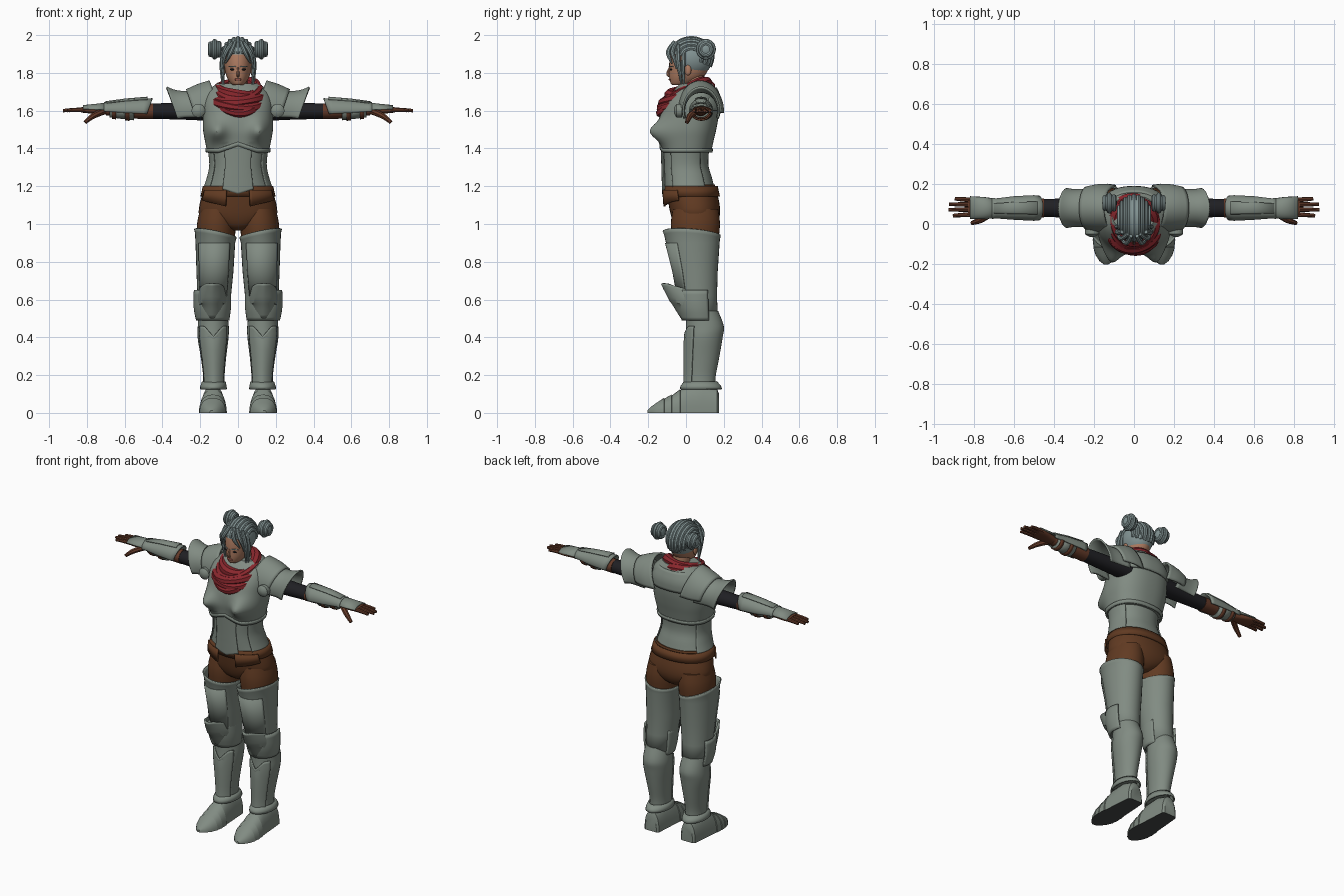
import bpy, bmesh, math
from math import sin, cos, pi, radians, exp


def material(name, r, g, b):
    m = bpy.data.materials.new(name)
    m.diffuse_color = (r, g, b, 1)
    return m


STEEL = material("grey_green_steel", .22, .26, .225)
HAIR = material("silver_hair", .23, .30, .30)
SKIN = material("tan_skin", .42, .20, .12)
LIPS = material("lips", .30, .09, .07)
RED = material("red_cloth", .25, .02, .026)
LEATHER = material("brown_leather", .12, .043, .016)
GLOVE = material("glove_leather", .13, .043, .022)
BLACK = material("black_cloth", .014, .014, .017)
SOLE = material("dark_sole", .06, .065, .065)


def finish(name, mesh, mat, mirror=False, thick=0):
    ob = bpy.data.objects.new(name, mesh)
    bpy.context.collection.objects.link(ob)
    mesh.materials.clear()
    mesh.materials.append(mat)
    if thick:
        s = ob.modifiers.new("thickness", 'SOLIDIFY')
        s.thickness, s.offset = thick, 0
    if mirror:
        ob.modifiers.new("mirror", 'MIRROR')
    return ob


def spline_rings(rings, sub):
    out = []
    for i in range(len(rings) - 1):
        a, b, c, d = (rings[max(0, min(len(rings) - 1, i + k))] for k in (-1, 0, 1, 2))
        for s in range(sub):
            t = s / sub
            out.append([.5 * (2 * q + (r - p) * t + (2 * p - 5 * q + 4 * r - e) * t * t
                              + (3 * q - p - 3 * r + e) * t ** 3) for p, q, r, e in zip(a, b, c, d)])
    return out + [list(rings[-1])]


def loft(name, rings, mat, axis=2, arc=None, p=2, n=32, sub=1, warp=None, mirror=False, thick=0):
    """Rings are (position on axis, centre u, centre v, radius u, radius v)."""
    bm = bmesh.new()
    if sub > 1:
        rings = spline_rings(rings, sub)
    a0, a1 = arc or (0, 360)
    count = n + 1 if arc else n
    rows = []
    for t, cu, cv, ru, rv in rings:
        row = []
        for i in range(count):
            a = radians(a0 + (a1 - a0) * i / n)
            u = cu + ru * math.copysign(abs(cos(a)) ** (2 / p), cos(a))
            v = cv + rv * math.copysign(abs(sin(a)) ** (2 / p), sin(a))
            co = ((t, u, v), (u, t, v), (u, v, t))[axis]
            row.append(bm.verts.new(warp(*co) if warp else co))
        rows.append(row)
    for r, s in zip(rows, rows[1:]):
        for i in range(n):
            j = (i + 1) % count
            bm.faces.new((r[i], r[j], s[j], s[i]))
    if not arc and not thick:
        bm.faces.new(rows[0])
        bm.faces.new(rows[-1])
    bmesh.ops.recalc_face_normals(bm, faces=bm.faces)
    mesh = bpy.data.meshes.new(name)
    bm.to_mesh(mesh)
    bm.free()
    return finish(name, mesh, mat, mirror, thick)


def tubes(name, paths, mat, bevel, mirror=False, cyclic=False):
    """Each path is a list of (x, y, z, relative radius)."""
    cu = bpy.data.curves.new(name, 'CURVE')
    cu.dimensions, cu.bevel_depth, cu.bevel_resolution = '3D', bevel, 2
    cu.use_fill_caps, cu.resolution_u = True, 4
    for path in paths:
        sp = cu.splines.new('NURBS')
        sp.points.add(len(path) - 1)
        for pt, (x, y, z, r) in zip(sp.points, path):
            pt.co, pt.radius = (x, y, z, 1), r
        sp.order_u = min(3, len(path))
        sp.use_endpoint_u, sp.use_cyclic_u = not cyclic, cyclic
    tmp = bpy.data.objects.new("tmp", cu)
    bpy.context.collection.objects.link(tmp)
    dg = bpy.context.evaluated_depsgraph_get()
    mesh = bpy.data.meshes.new_from_object(tmp.evaluated_get(dg))
    bpy.data.objects.remove(tmp)
    mesh.name = name
    return finish(name, mesh, mat, mirror)


def ball(name, c, r, mat, mirror=False, drop=None):
    bm = bmesh.new()
    bmesh.ops.create_uvsphere(bm, u_segments=28, v_segments=20, radius=1)
    for v in bm.verts:
        v.co = [c[i] + r[i] * v.co[i] for i in range(3)]
    if drop:
        gone = [f for f in bm.faces if drop(f.calc_center_median())]
        bmesh.ops.delete(bm, geom=gone, context='FACES')
    mesh = bpy.data.meshes.new(name)
    bm.to_mesh(mesh)
    bm.free()
    return finish(name, mesh, mat, mirror)


# Cuirass: waist plate, pointed breastplate, raised panels
def bust(x, y, z):
    if y < 0:
        y -= .068 * exp(-((abs(x) - .115) / .05) ** 2 - ((z - 1.49) / .055) ** 2)
    return x, y, z


def hem(x, y, z):
    if y < 0 and z < 1.22:
        z -= .035 * max(0, 1 - abs(x) / .12)
    return x, y, z


def chest_hem(x, y, z):
    if y < 0 and z < 1.42:
        z += .035 * max(0, 1 - abs(x) / .1)
    return bust(x, y, z)


WAIST = [(1.195, 0, .016, .173, .134), (1.25, 0, .008, .155, .128),
         (1.32, 0, -.002, .143, .12), (1.43, 0, 0, .156, .126)]
loft("waist_plate", WAIST, STEEL, p=2.2, n=48, sub=4, warp=hem)
PANEL = [(t, u, v, a + .006, b + .006) for t, u, v, a, b in WAIST]
loft("belly_panel", PANEL, STEEL, arc=(245, 295), p=2.2, n=20, sub=4, warp=hem, thick=.006)
loft("waist_side_panel", PANEL, STEEL, arc=(-35, 35), p=2.2, n=16, sub=4, thick=.006, mirror=True)
loft("breastplate", [(1.38, 0, 0, .163, .133), (1.44, 0, .003, .175, .143), (1.5, 0, .007, .185, .153),
                     (1.57, 0, .016, .186, .156), (1.64, 0, .03, .185, .145), (1.7, 0, .047, .165, .118),
                     (1.745, 0, .055, .11, .085)], STEEL, p=2.4, n=64, sub=5, warp=chest_hem)
loft("breastplate_rim", [(1.378, 0, 0, .166, .136), (1.40, 0, .001, .17, .139)], STEEL,
     p=2.4, n=64, warp=chest_hem, thick=.008)
loft("back_collar", [(1.6, 0, .025, .18, .158), (1.66, 0, .035, .17, .147), (1.72, 0, .05, .125, .108)],
     STEEL, arc=(30, 150), p=2.4, sub=3, thick=.012)

# Shorts, belt and pocket flaps
loft("shorts_hips", [(.965, 0, .05, .03, .07), (.99, 0, .05, .11, .105), (1.04, 0, .05, .2, .128),
                     (1.11, 0, .042, .202, .135), (1.21, 0, .022, .17, .13)], LEATHER, sub=3, p=2.2)
loft("shorts_leg", [(.9, .118, .05, .098, .12), (1.0, .114, .05, .103, .13), (1.08, .11, .05, .09, .12)],
     LEATHER, sub=3, mirror=True)
loft("belt", [(1.145, 0, .03, .193, .144), (1.2, 0, .022, .18, .14)], LEATHER, n=40, p=2.2, thick=.012)
loft("pocket_flap", [(1.105, 0, .03, .205, .15), (1.18, 0, .022, .192, .148)], LEATHER,
     arc=(286, 335), n=12, p=2.2, mirror=True, thick=.01,
     warp=lambda x, y, z: (x, y, z + (.25 * (x - .11) if z < 1.15 else 0)))


# Leg armour
def cuff(x, y, z):
    return (x, y, z + .2 * (x - .12) - .08 * y) if z > .93 else (x, y, z)


THIGH = [(.955, .12, .03, .109, .15), (.935, .12, .032, .104, .144), (.9, .12, .036, .101, .138),
         (.75, .122, .05, .094, .114), (.62, .126, .06, .085, .1), (.5, .13, .08, .076, .085)]
loft("thigh_armour", THIGH, STEEL, warp=cuff, mirror=True, thick=.008)
loft("thigh_panel", [(t, u, v, a + .005, b + .005) for t, u, v, a, b in THIGH[2:5]], STEEL,
     arc=(225, 325), n=16, mirror=True, thick=.008)
loft("knee_band", [(.49, .134, .075, .083, .092), (.56, .136, .065, .094, .105), (.65, .135, .06, .094, .108)],
     STEEL, arc=(150, 390), sub=3, mirror=True, thick=.01)
loft("knee_cap", [(.5, .136, .065, .06, .085), (.58, .136, .05, .078, .12), (.64, .136, .04, .078, .145),
                  (.685, .136, .03, .066, .157)], STEEL, arc=(195, 345), p=1.7, n=24, sub=3,
     mirror=True, thick=.012, warp=lambda x, y, z: (x, y, z - .3 * max(0, y + .1) if z > .6 else z))
SHIN = [(.54, .133, .085, .074, .085), (.46, .131, .1, .082, .1), (.4, .132, .096, .082, .098),
        (.3, .13, .087, .068, .09), (.2, .128, .078, .057, .08), (.14, .128, .075, .057, .08)]
loft("shin_armour", SHIN, STEEL, sub=4, mirror=True)
loft("shin_panel", [(t, u, v, a + .006, b + .007) for t, u, v, a, b in SHIN[1:]], STEEL,
     arc=(215, 325), n=16, p=1.8, sub=3, mirror=True, thick=.008,
     warp=lambda x, y, z: (x, y, z - 1.1 * max(0, .05 - abs(x - .13)) if z > .4 else z))
loft("ankle_flange", [(.165, .128, .077, .059, .084), (.14, .13, .078, .066, .104), (.125, .13, .08, .067, .108)],
     STEEL, mirror=True, thick=.008)

# Boots with overlapping toe plates and dark soles
boot = loft("boot", [(.175, .13, 0, .04, .1), (.165, .13, 0, .052, .125), (.09, .131, 0, .058, .15),
                     (.0, .132, 0, .064, .145), (-.03, .132, 0, .067, .12), (-.032, .132, 0, .071, .124),
                     (-.075, .133, 0, .071, .092), (-.077, .133, 0, .074, .097), (-.115, .134, 0, .068, .075),
                     (-.117, .134, 0, .07, .079), (-.155, .136, 0, .056, .054), (-.185, .138, 0, .035, .033),
                     (-.203, .14, 0, .01, .014)], STEEL, axis=1, p=2.3, mirror=True,
            warp=lambda x, y, z: (x, y, max(z, .016 if .0 < y < .09 else 0)))
boot.data.materials.append(SOLE)
for f in boot.data.polygons:
    if abs(f.normal.z) > .85 and f.center.z < .017:
        f.material_index = 1

# Sleeves, gloves and arm plates
loft("sleeve", [(.12, .085, 1.6, .06, .055), (.3, .08, 1.598, .05, .045), (.5, .08, 1.597, .042, .039)],
     BLACK, axis=0, mirror=True)
loft("glove_cuff", [(.45, .08, 1.597, .047, .042), (.56, .08, 1.598, .046, .04), (.7, .078, 1.602, .032, .026)],
     GLOVE, axis=0, mirror=True)
loft("vambrace", [(.465, .08, 1.6, .058, .062), (.5, .08, 1.6, .06, .06), (.6, .08, 1.602, .055, .05),
                  (.69, .078, 1.605, .046, .034), (.71, .078, 1.605, .049, .037)], STEEL, axis=0,
     arc=(-15, 195), n=24, mirror=True, thick=.008, warp=lambda x, y, z: (x - .35 * (1.63 - z) * (x < .49) * -1, y, z))
loft("vambrace_ridge", [(.48, .08, 1.6, .061, .07), (.6, .08, 1.602, .056, .058), (.7, .078, 1.605, .046, .041)],
     STEEL, axis=0, arc=(60, 120), n=8, mirror=True, thick=.008)
loft("under_vambrace", [(.55, .08, 1.598, .05, .045), (.68, .078, 1.602, .04, .034)], STEEL, axis=0,
     arc=(190, 350), n=16, mirror=True, thick=.008)
for i, x in enumerate((.575, .645)):
    loft("arm_strap_%d" % (i + 1), [(x, .08, 1.6, .055 - i * .006, .05 - i * .008),
                                    (x + .022, .08, 1.6, .053 - i * .006, .048 - i * .008)],
         GLOVE, axis=0, arc=(185, 355), n=16, mirror=True, thick=.008)
loft("hand_guard", [(.695, .078, 1.6, .046, .04), (.75, .08, 1.603, .052, .03), (.82, .082, 1.606, .054, .02)],
     STEEL, axis=0, arc=(5, 175), n=16, mirror=True, thick=.007)
loft("palm", [(.68, .078, 1.602, .03, .025), (.73, .08, 1.602, .038, .021), (.79, .084, 1.604, .049, .018),
              (.83, .084, 1.604, .047, .014)], GLOVE, axis=0, p=2.5, n=20, sub=2, mirror=True)
tubes("fingers", [[(.80, y, 1.604, 1.1), (.86, y + d, 1.606, 1), (tip, y + 2 * d, 1.6, .75)]
                  for y, d, tip in ((.048, -.003, .905), (.073, -.001, .927), (.097, .001, .925), (.12, .003, .895))],
      GLOVE, .0115, mirror=True)
tubes("thumb", [[(.71, .06, 1.597, 1.3), (.755, .025, 1.58, 1.2), (.785, .012, 1.56, 1), (.81, .005, 1.538, .75)]],
      GLOVE, .014, mirror=True)


# Shoulder armour: layered arches, flared outer edge, front disc
def slant(x, y, z):
    return x + .35 * (z - 1.7), y, z


loft("shoulder_cap", [(.13, .075, 1.6, .115, .155), (.2, .08, 1.6, .115, .135), (.27, .08, 1.6, .102, .108)],
     STEEL, axis=0, arc=(-5, 190), n=28, sub=3, warp=slant, mirror=True, thick=.012)
loft("shoulder_flare", [(.22, .08, 1.6, .098, .1), (.3, .08, 1.6, .09, .1), (.34, .08, 1.6, .09, .108),
                        (.37, .08, 1.6, .095, .124)], STEEL, axis=0, arc=(-20, 200), n=28, sub=3,
     warp=slant, mirror=True, thick=.01)
loft("shoulder_disc", [(-.02, .21, 1.6, .036, .036), (-.05, .21, 1.6, .036, .036), (-.056, .21, 1.6, .028, .028),
                       (-.064, .21, 1.6, .012, .012)], STEEL, axis=1, n=20, mirror=True)

# Scarf: tilted, wavering coils around the neck
coils = [(.098, .1, .015, 1.715, .035, 1), (.11, .115, .008, 1.698, .04, .9), (.12, .125, .002, 1.678, .043, 1),
         (.123, .13, -.004, 1.66, .05, .95), (.112, .125, -.012, 1.655, .06, .9), (.1, .11, -.018, 1.648, .062, .8)]
tubes("scarf", [[(rx * cos(a), cy + ry * sin(a), z + tilt * sin(a) + .009 * sin(2 * a + k * 1.9),
                  r * (1 + .15 * sin(3 * a + k)))
                 for a in (2 * pi * i / 20 for i in range(20))]
                for k, (rx, ry, cy, z, tilt, r) in enumerate(coils)], RED, .029, cyclic=True)

# Head and face
loft("neck", [(1.64, 0, .05, .055, .055), (1.8, 0, .045, .047, .052)], SKIN, n=20)
loft("head", [(1.735, 0, -.035, .022, .032), (1.742, 0, -.025, .036, .055), (1.775, 0, .0, .058, .088),
              (1.82, 0, .015, .07, .104), (1.87, 0, .02, .074, .107), (1.93, 0, .025, .07, .098),
              (1.965, 0, .025, .045, .065)], SKIN, sub=3)
tubes("nose", [[(0, -.086, 1.83, .45), (0, -.094, 1.81, .6), (0, -.098, 1.79, 1), (0, -.085, 1.782, .7)]], SKIN, .01)
ball("eye", (.03, -.079, 1.818), (.014, .006, .005), BLACK, True)
tubes("eyebrow", [[(.012, -.09, 1.832, .7), (.032, -.083, 1.838, 1), (.052, -.068, 1.832, .5)]], HAIR, .0035, True)
ball("mouth", (0, -.086, 1.765), (.02, .006, .006), LIPS)
ball("ear", (.074, .01, 1.815), (.009, .018, .028), SKIN, True)

# Hair: cap, combed strands, fringe, side locks and buns
ball("hair_cap", (0, .028, 1.882), (.086, .115, .106), HAIR,
     drop=lambda c: (c.y < -.025 and c.z < 1.895) or c.z < 1.795)
combed = []
for k in range(-4, 5):
    u = radians(k * 15)
    combed.append([(.084 * sin(u), .028 - .113 * cos(u) * cos(t), 1.88 + .104 * cos(u) * sin(t),
                    .65 if i in (0, 8) else 1) for i, t in enumerate(radians(12 + 24.5 * j) for j in range(9))])
tubes("combed_hair", combed, HAIR, .013)
tubes("fringe", [[(.015, -.06, 1.965, .8), (.03, -.098, 1.925, 1), (.05, -.092, 1.885, .9), (.066, -.075, 1.85, .3)],
                 [(.03, -.05, 1.96, .8), (.062, -.08, 1.92, 1), (.078, -.06, 1.87, .9), (.08, -.05, 1.82, .3)]],
      HAIR, .012, True)
tubes("side_lock", [[(.06, -.04, 1.95, .8), (.084, -.045, 1.89, 1.1), (.083, -.035, 1.82, 1), (.074, -.025, 1.74, .3)],
                    [(.07, -.01, 1.93, .8), (.088, -.015, 1.87, 1), (.086, -.015, 1.8, .9), (.08, -.01, 1.72, .3)]],
      HAIR, .012, True)
ball("bun", (.122, .105, 1.925), (.037, .045, .048), HAIR, True)
tubes("bun_coil", [[(.122 + d, .105 + r * cos(a), 1.925 + 1.05 * r * sin(a), 1)
                    for a in (2 * pi * i / 10 for i in range(10))]
                   for d, r in ((-.022, .033), (.002, .043), (.024, .03))], HAIR, .012, True, True)

# Smooth shading with sharp plate edges
for ob in bpy.context.scene.objects:
    ob.select_set(True)
    bpy.context.view_layer.objects.active = ob
bpy.ops.object.shade_smooth_by_angle(angle=radians(35))
